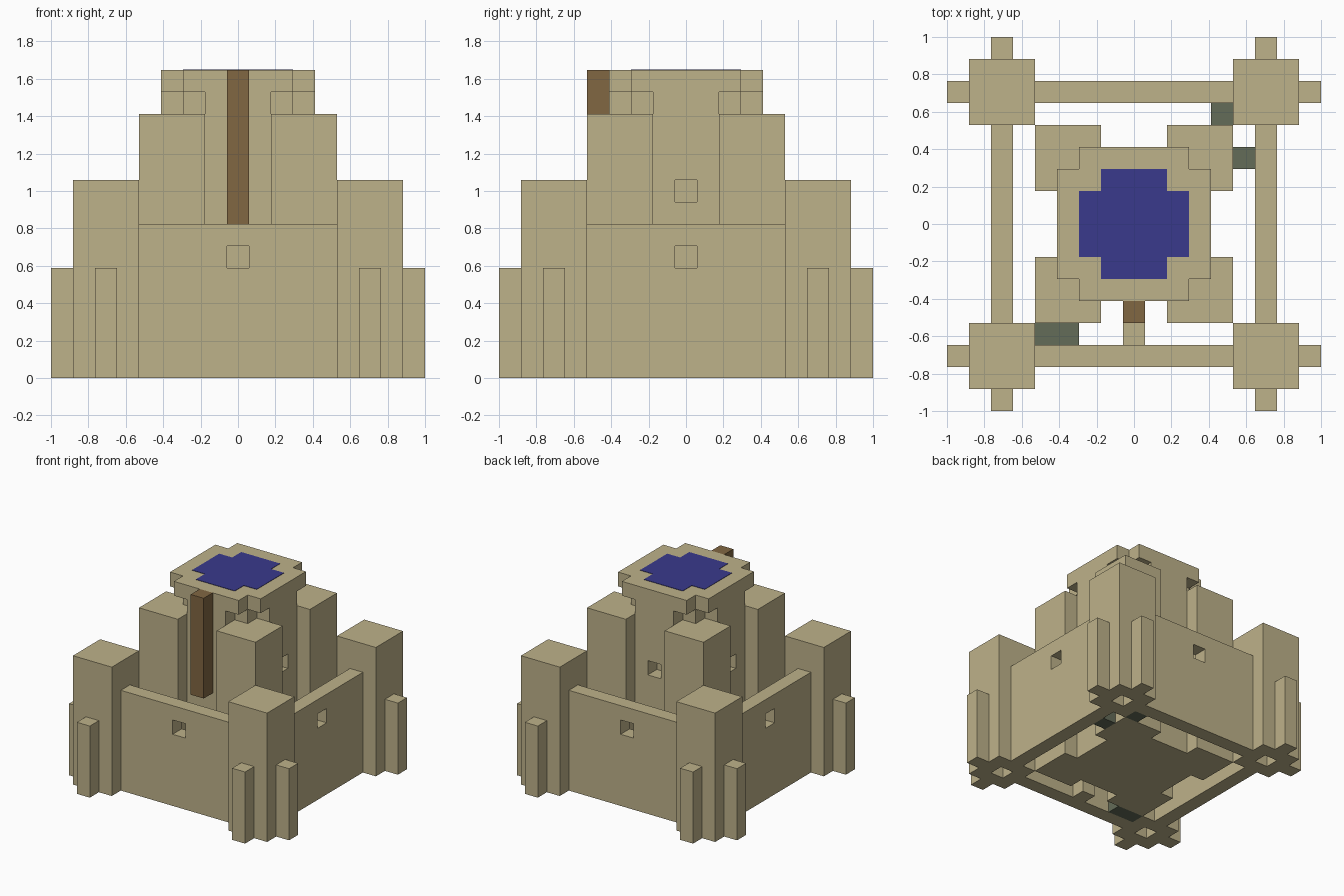
import bpy
import bmesh
from math import radians
from mathutils import Matrix

U = 2 / 34  # half of one building block

cube = bpy.data.objects.get("Cube")
if cube:
    bpy.data.objects.remove(cube, do_unlink=True)


def linear(c):
    c /= 255
    return c / 12.92 if c <= 0.04045 else ((c + 0.055) / 1.055) ** 2.4


def material(name, r, g, b):
    col = (linear(r), linear(g), linear(b), 1)
    m = bpy.data.materials.new(name)
    m.use_nodes = True
    m.diffuse_color = col
    bsdf = m.node_tree.nodes["Principled BSDF"]
    bsdf.inputs["Base Color"].default_value = col
    bsdf.inputs["Roughness"].default_value = 0.9
    return m


sand = material("sandstone", 190, 178, 138)
wood = material("brown wood", 129, 103, 66)
blue = material("deep blue", 58, 58, 140)
green = material("grey green", 100, 108, 88)


def prism(name, outline, z0, z1, mat, turn=0):
    """Extrude an outline upward, then turn it about the centre in quarters."""
    bm = bmesh.new()
    base = bm.faces.new([bm.verts.new((x * U, y * U, z0 * U)) for x, y in outline])
    top = bmesh.ops.extrude_face_region(bm, geom=[base])
    verts = [v for v in top["geom"] if isinstance(v, bmesh.types.BMVert)]
    bmesh.ops.translate(bm, verts=verts, vec=(0, 0, (z1 - z0) * U))
    bmesh.ops.recalc_face_normals(bm, faces=bm.faces)
    bm.transform(Matrix.Rotation(radians(90 * turn), 4, "Z"))
    me = bpy.data.meshes.new(name)
    bm.to_mesh(me)
    bm.free()
    me.materials.append(mat)
    ob = bpy.data.objects.new(name, me)
    bpy.context.collection.objects.link(ob)
    return ob


def box(name, x0, x1, y0, y1, z0, z1, mat=sand, turn=0):
    return prism(name, [(x0, y0), (x1, y0), (x1, y1), (x0, y1)], z0, z1, mat, turn)


def stepped(corner):
    """Repeat one stepped corner around all four quarters."""
    points, outline = list(corner), []
    for _ in range(4):
        outline += points
        points = [(-y, x) for x, y in points]
    return outline


def cut(target, cutter):
    cutter.hide_render = True
    cutter.hide_viewport = True
    mod = target.modifiers.new("opening", "BOOLEAN")
    mod.operation = "DIFFERENCE"
    mod.solver = "EXACT"
    mod.object = cutter


# Round keep, its overhanging parapet and the blue roof
keep = prism("keep_body", stepped([(7, 3), (5, 3), (5, 5), (3, 5), (3, 7)]), 0, 26, sand)
prism("keep_parapet", stepped([(7, 5), (5, 5), (5, 7)]), 26, 28, sand)
prism("keep_roof", stepped([(5, 3), (3, 3), (3, 5)]), 27.95, 28.05, blue)

sides = ["front", "left", "back", "right"]
corners = ["front_left", "back_left", "back_right", "front_right"]
for k in range(4):
    # Curtain wall with a small window
    wall = box(sides[k] + "_wall", -9, 9, -13, -11, 0, 14, turn=k)
    cut(wall, box(sides[k] + "_wall_window_cutter", -1, 1, -14, -10, 10, 12, turn=k))
    # Keep window
    cut(keep, box(sides[k] + "_keep_window_cutter", -1, 1, -8, -5, 16, 18, turn=k))
    # Hollow corner tower with two buttresses
    tower = box(corners[k] + "_tower", 9, 15, -15, -9, 0, 18, turn=k)
    cut(tower, box(corners[k] + "_tower_cutter", 11, 13, -13, -11, -1, 16, turn=k))
    box(corners[k] + "_buttress_a", 11, 13, -17, -15, 0, 10, turn=k)
    box(corners[k] + "_buttress_b", 15, 17, -13, -11, 0, 10, turn=k)
    # Turret against the keep
    box(corners[k] + "_turret", 3, 9, -9, -3, 0, 24, turn=k)

# Wooden post on the keep front and the step below it
box("wooden_post", -1, 1, -9, -7, 14, 28, wood)
box("courtyard_step", -1, 1, -11, -9, 0, 2)

# Shrubs in the gap behind the walls
box("front_shrub", -9, -5, -11, -9, 0, 2, green)
box("back_shrub", 7, 9, 9, 11, 0, 2, green)
box("side_shrub", 9, 11, 5, 7, 0, 2, green)
